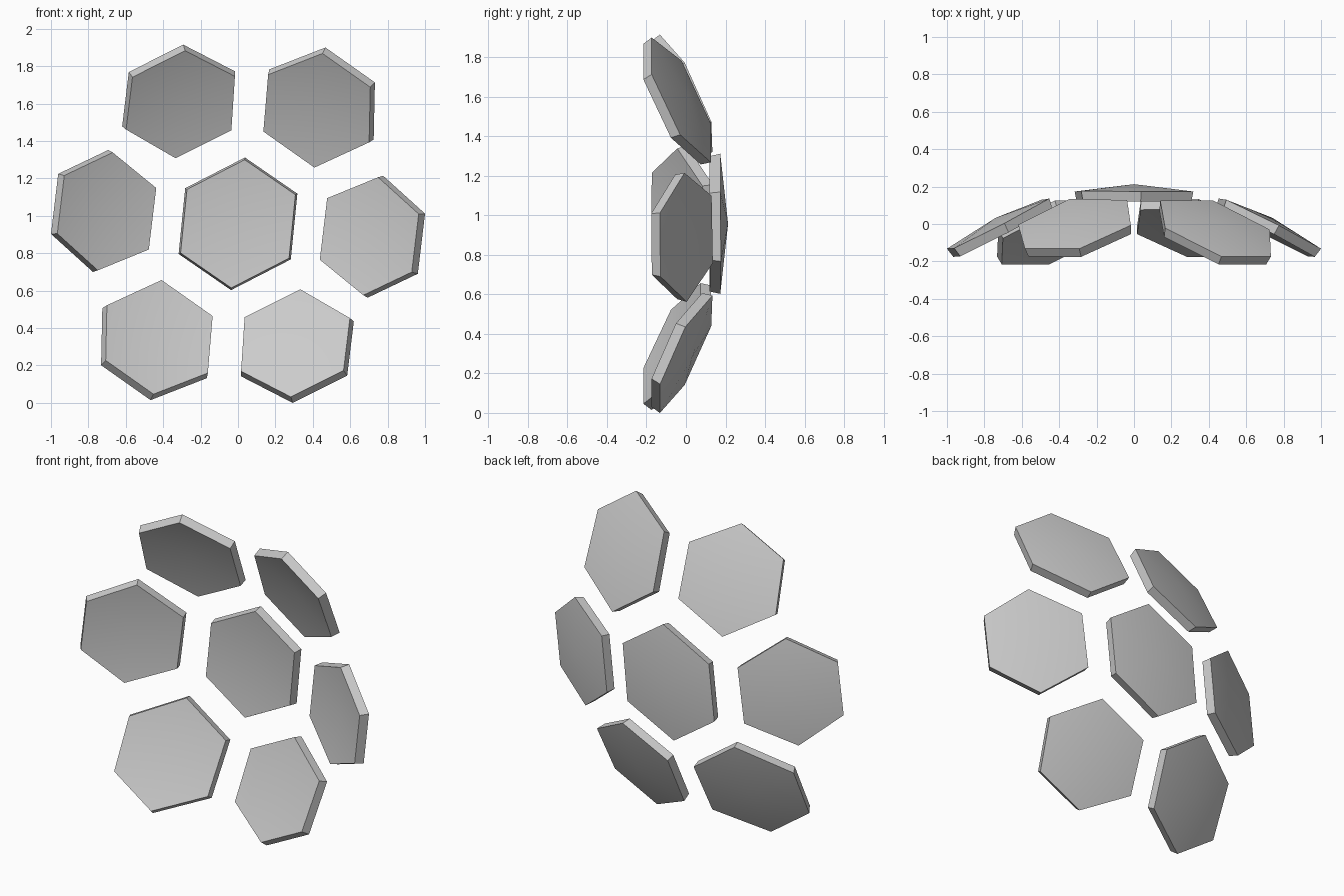
import bpy
import bmesh
import math
from mathutils import Vector

if "Cube" in bpy.data.objects:
    bpy.data.objects.remove(bpy.data.objects["Cube"], do_unlink=True)

# One plain grey for every tile
grey = bpy.data.materials.new("plain_grey")
grey.use_nodes = True
colour = (0.6, 0.6, 0.6, 1)
grey.diffuse_color = colour
grey.node_tree.nodes["Principled BSDF"].inputs["Base Color"].default_value = colour

# The tiles are pieces of a thick spherical shell that bulges to the back
INNER, OUTER = 1.57, 1.625
CENTRE = Vector((0, -1.412, 0.957))


def on_shell(angles, radius):
    """Wrap a flat point (angles across and up) onto the sphere."""
    theta = angles.length
    ring = angles * (math.sin(theta) / theta) if theta > 1e-6 else angles
    return CENTRE + radius * Vector((ring.x, math.cos(theta), ring.y))


def hex_tile(name, middle, spokes):
    """Hexagonal shell piece: three spokes and their opposites give the corners."""
    middle = Vector(middle)
    spokes = [Vector(s) for s in spokes]
    corners = [middle + s for s in spokes] + [middle - s for s in spokes]
    bm = bmesh.new()
    rings, hubs = [], []
    for radius in (INNER, OUTER):
        rings.append([bm.verts.new(on_shell(c, radius)) for c in corners])
        hubs.append(bm.verts.new(on_shell(middle, radius)))
    front, back = rings
    for i in range(6):
        j = (i + 1) % 6
        bm.faces.new((hubs[0], front[i], front[j]))
        bm.faces.new((hubs[1], back[j], back[i]))
        bm.faces.new((front[i], back[i], back[j], front[j]))
    bmesh.ops.recalc_face_normals(bm, faces=bm.faces)
    # Smooth shallow faces, crisp rim
    for face in bm.faces:
        face.smooth = True
    for edge in bm.edges:
        edge.smooth = any(v in hubs for v in edge.verts)
    mesh = bpy.data.meshes.new(name)
    bm.to_mesh(mesh)
    bm.free()
    mesh.materials.append(grey)
    bpy.context.collection.objects.link(bpy.data.objects.new(name, mesh))


# Middle tile
hex_tile("centre_tile", (0, 0), [(0.023, 0.22), (0.197, 0.1), (0.175, -0.118)])

# Ring tiles: each one has a partner turned half round the centre
ring_tiles = [
    ("upper_right_tile", "lower_left_tile", (-0.205, 0.431),
     [(0.011, 0.204), (0.194, 0.095), (0.182, -0.107)]),
    ("upper_left_tile", "lower_right_tile", (0.289, 0.413),
     [(0.024, 0.218), (0.201, 0.093), (0.181, -0.121)]),
    ("side_right_tile", "side_left_tile", (-0.473, 0.044),
     [(0.027, 0.21), (0.19, 0.08), (0.164, -0.133)]),
]
for name, partner, middle, spokes in ring_tiles:
    hex_tile(name, middle, spokes)
    hex_tile(partner, -Vector(middle), spokes)
